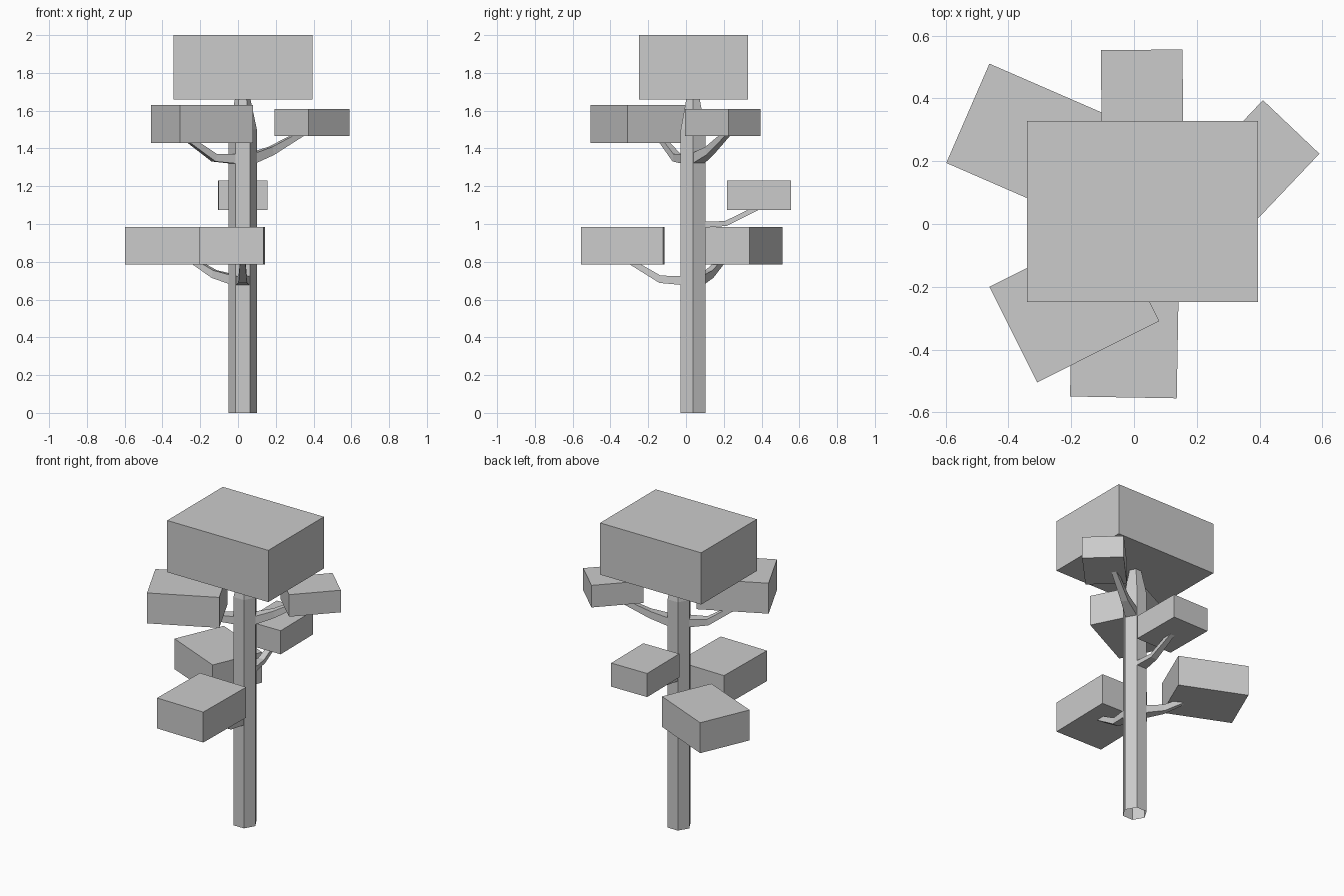
import bpy, bmesh, math
from mathutils import Matrix, Vector

cube = bpy.data.objects.get("Cube")
if cube:
    bpy.data.objects.remove(cube)

# Single plain grey
GREY = (0.6, 0.6, 0.6, 1)
grey = bpy.data.materials.new("plain_grey")
grey.use_nodes = True
grey.diffuse_color = GREY
grey.node_tree.nodes["Principled BSDF"].inputs["Base Color"].default_value = GREY

AXIS = Vector((0.025, 0.037, 0))


def finish(name, bm):
    bmesh.ops.recalc_face_normals(bm, faces=bm.faces)
    mesh = bpy.data.meshes.new(name)
    bm.to_mesh(mesh)
    bm.free()
    mesh.materials.append(grey)
    obj = bpy.data.objects.new(name, mesh)
    bpy.context.collection.objects.link(obj)
    return obj


def loft(bm, rings):
    """Skin a list of point rings and cap the last one."""
    rings = [[bm.verts.new(p) for p in ring] for ring in rings]
    for a, b in zip(rings, rings[1:]):
        for i in range(len(a)):
            j = (i + 1) % len(a)
            bm.faces.new((a[i], a[j], b[j], b[i]))
    bm.faces.new(rings[-1])


def foliage(name, center, size, z, angle):
    """Block of leaves between two heights, turned about z."""
    bm = bmesh.new()
    place = (Matrix.Translation((*center, sum(z) / 2))
             @ Matrix.Rotation(math.radians(angle), 4, 'Z')
             @ Matrix.Diagonal((*size, z[1] - z[0], 1)))
    bmesh.ops.create_cube(bm, size=1, matrix=place)
    finish(name, bm)


def branch(name, angle, z, thick, rise, reach, climb):
    """Bent tapering limb: root on the trunk, elbow, then tip inside its block."""
    turn = Matrix.Rotation(math.radians(angle), 3, 'Z')
    # Each section: lower point, upper point, half width
    sections = [((0.055, 0), (0.055, thick), 0.037),
                ((0.178, rise), (0.170, rise + thick * 0.8), 0.022),
                ((reach, climb), (reach - 0.04, climb + 0.01), 0.014)]
    rings = []
    for low, high, w in sections:
        corners = [(low, -w), (low, w), (high, w), (high, -w)]
        rings.append([AXIS + turn @ Vector((r, side, z + h))
                      for (r, h), side in corners])
    bm = bmesh.new()
    loft(bm, rings)
    finish(name, bm)


# Hexagonal trunk, open below, narrowing into the crown
bm = bmesh.new()
loft(bm, [[AXIS + Vector((r * math.cos(math.radians(a)),
                          r * math.sin(math.radians(a)), z))
           for a in range(0, 360, 60)]
          for r, z in ((0.075, 0), (0.075, 1.5), (0.037, 1.68))])
finish("trunk", bm)

# Leaf blocks
foliage("crown_leaves", (0.027, 0.04), (0.735, 0.578), (1.66, 2.0), 0)
foliage("lower_front_leaves", (-0.03, -0.335), (0.34, 0.435), (0.785, 0.985), -1)
foliage("lower_back_leaves", (-0.33, 0.266), (0.435, 0.345), (0.785, 0.985), -23.5)
foliage("middle_back_leaves", (0.026, 0.386), (0.26, 0.338), (1.075, 1.23), 0.5)
foliage("upper_front_leaves", (-0.19, -0.255), (0.435, 0.34), (1.43, 1.63), 26.6)
foliage("upper_side_leaves", (0.3925, 0.195), (0.315, 0.248), (1.465, 1.61), 46.5)

# Branches, one per trunk face
branch("lower_front_branch", -90, 0.677, 0.048, 0.011, 0.36, 0.125)
branch("lower_back_branch", 150, 0.68, 0.05, 0.035, 0.33, 0.125)
branch("middle_back_branch", 90, 0.98, 0.032, 0.01, 0.39, 0.115)
branch("upper_front_branch", 210, 1.32, 0.05, 0.011, 0.36, 0.13)
branch("upper_side_branch", 30, 1.32, 0.055, 0.045, 0.40, 0.165)
